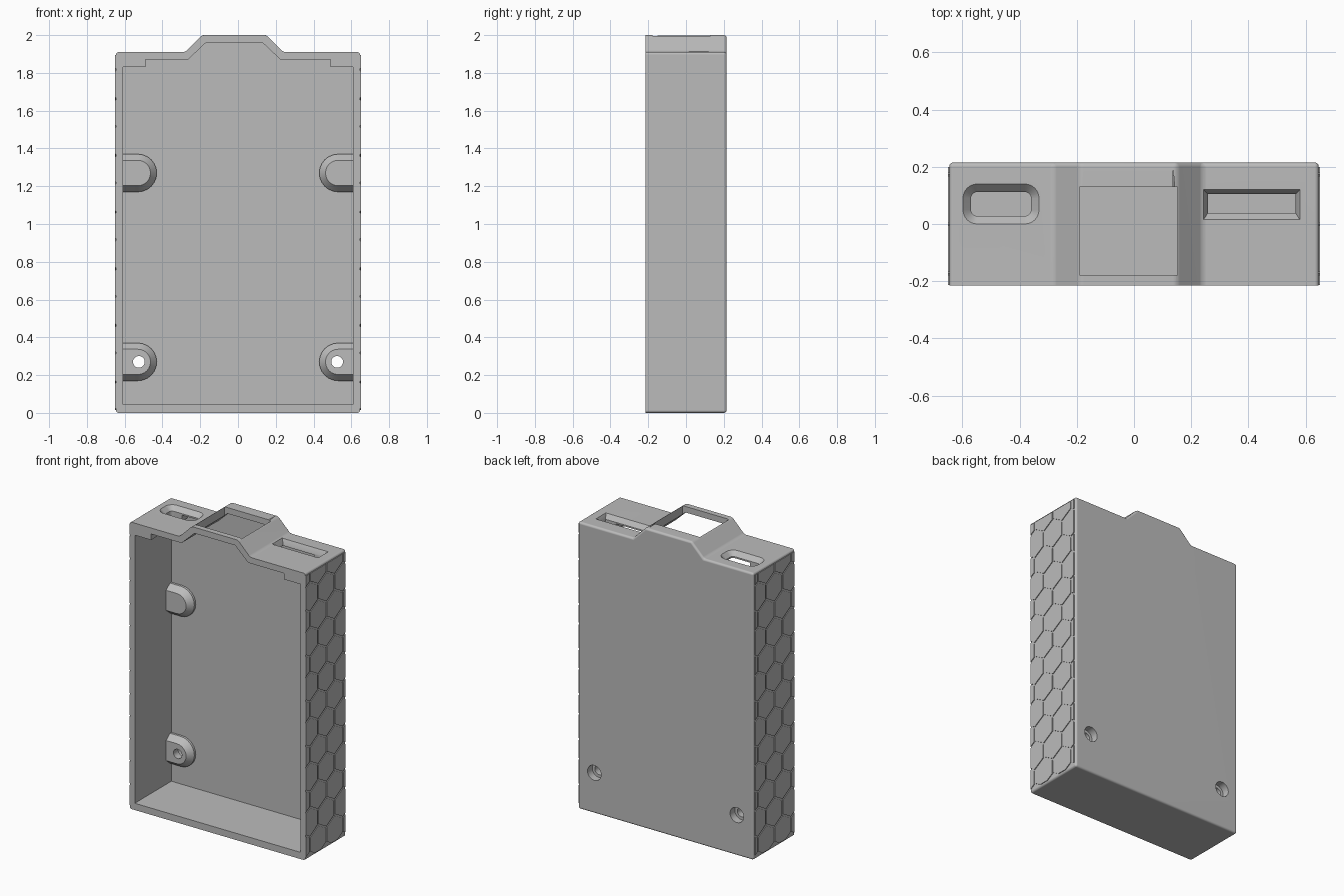
import bpy, bmesh, math
from mathutils import Vector

cube = bpy.data.objects.get("Cube")
if cube:
    bpy.data.objects.remove(cube, do_unlink=True)

GREY = (0.5, 0.5, 0.5, 1)
grey = bpy.data.materials.new("grey_plastic")
grey.use_nodes = True
grey.diffuse_color = GREY
grey.node_tree.nodes["Principled BSDF"].inputs["Base Color"].default_value = GREY

HALF_W, FRONT, BACK, FLOOR = 0.646, -0.215, 0.215, 0.17


def finish(name, bm):
    bmesh.ops.recalc_face_normals(bm, faces=bm.faces[:])
    mesh = bpy.data.meshes.new(name)
    bm.to_mesh(mesh)
    bm.free()
    mesh.materials.append(grey)
    ob = bpy.data.objects.new(name, mesh)
    bpy.context.scene.collection.objects.link(ob)
    return ob


def loft_mesh(rings):
    """Closed solid through matching rings of points."""
    bm = bmesh.new()
    loops = [[bm.verts.new(p) for p in ring] for ring in rings]
    n = len(loops[0])
    for a, b in zip(loops, loops[1:]):
        for i in range(n):
            j = (i + 1) % n
            bm.faces.new((a[i], a[j], b[j], b[i]))
    bm.faces.new(loops[0])
    bm.faces.new(loops[-1])
    bmesh.ops.recalc_face_normals(bm, faces=bm.faces[:])
    return bm


def loft(name, rings):
    return finish(name, loft_mesh(rings))


def stadium(cx, cy, half, r, steps=12):
    """Rounded slot outline; half is the half-length between the end centres."""
    pts = []
    for side in (1, -1):
        for i in range(steps + 1):
            a = math.pi * (i / steps - 0.5)
            pts.append((cx + side * (half + r * math.cos(a)), cy + side * r * math.sin(a)))
    return pts


def circle(cx, cy, r, n=32):
    return [(cx + r * math.cos(math.tau * i / n), cy + r * math.sin(math.tau * i / n)) for i in range(n)]


def rect(x0, x1, y0, y1):
    return [(x0, y0), (x1, y0), (x1, y1), (x0, y1)]


def in_xz(outline, y):
    return [(x, y, z) for x, z in outline]


def in_xy(outline, z):
    return [(x, y, z) for x, y in outline]


def boolean(target, tool, operation):
    tool.hide_render = True
    mod = target.modifiers.new("cut", "BOOLEAN")
    mod.operation, mod.solver, mod.object = operation, "EXACT", tool
    with bpy.context.temp_override(object=target, active_object=target):
        bpy.ops.object.modifier_apply(modifier=mod.name)
    bpy.data.objects.remove(tool, do_unlink=True)


# Case shell: outer profile with a raised hump, softened everywhere but the open rim
outer = [(-HALF_W, 0), (HALF_W, 0), (HALF_W, 1.91), (0.24, 1.91), (0.15, 2.0),
         (-0.19, 2.0), (-0.28, 1.91), (-HALF_W, 1.91)]
bm = loft_mesh([in_xz(outer, FRONT), in_xz(outer, BACK)])
soft = [e for e in bm.edges if any(v.co.y > 0 for v in e.verts)]
bmesh.ops.bevel(bm, geom=soft, offset=0.014, segments=4, profile=0.5, affect="EDGES")
case = finish("case_shell", bm)

# Hollow interior, with thicker top corners
inner = [(-0.61, 0.045), (0.61, 0.045), (0.61, 1.83), (0.49, 1.83), (0.49, 1.87),
         (0.225, 1.87), (0.13, 1.96), (-0.17, 1.96), (-0.265, 1.87),
         (-0.49, 1.87), (-0.49, 1.83), (-0.61, 1.83)]
boolean(case, loft("cavity_cutter", [in_xz(inner, -0.3), in_xz(inner, FLOOR)]), "DIFFERENCE")

# Tapered mounting bosses running into the side walls
for side in (-1, 1):
    for z in (0.27, 1.27):
        base = in_xz(stadium(side * 0.575, z, 0.045, 0.1), FLOOR + 0.01)
        foot = in_xz(stadium(side * 0.575, z, 0.045, 0.1), FLOOR - 0.015)
        top = in_xz(stadium(side * 0.575, z, 0.045, 0.067), FLOOR - 0.055)
        for ring in (base, foot, top):
            # square off the wall end inside the wall thickness
            for i, (x, y, zz) in enumerate(ring):
                if side * x > 0.61:
                    half = 0.067 if ring is top else 0.1
                    ring[i] = (side * min(side * x, 0.625), y, z + math.copysign(half, zz - z)
                               if abs(zz - z) > half * 0.7 else zz)
        boolean(case, loft("boss", [base, foot, top]), "UNION")

# Screw holes with counterbores from the back
for side in (-1, 1):
    rings = [in_xz(circle(side * 0.525, 0.27, r), y)
             for r, y in ((0.05, 0.25), (0.05, 0.165), (0.031, 0.165), (0.031, 0.05))]
    boolean(case, loft("screw_cutter", rings), "DIFFERENCE")

# Top window
window = rect(-0.19, 0.152, -0.178, 0.13)
boolean(case, loft("window_cutter", [in_xy(window, 1.9), in_xy(window, 2.1)]), "DIFFERENCE")

# Chamfered port openings: one rounded, one rectangular
wide, narrow = [stadium(-0.465, 0.07, h, r) for h, r in ((0.065, 0.07), (0.065, 0.042))]


def rounded(hx, hy, r):
    pts = []
    for k, (sx, sy) in enumerate(((1, 1), (-1, 1), (-1, -1), (1, -1))):
        for i in range(7):
            a = math.pi / 2 * (k + i / 6)
            pts.append((-0.465 + sx * (hx - r) + r * math.cos(a),
                        0.07 + sy * (hy - r) + r * math.sin(a)))
    return pts


wide, narrow = rounded(0.133, 0.07, 0.05), rounded(0.105, 0.042, 0.022)
slot_wide, slot_narrow = rect(0.243, 0.58, 0.015, 0.12), rect(0.258, 0.565, 0.038, 0.105)
for big, small in ((wide, narrow), (slot_wide, slot_narrow)):
    rings = [in_xy(big, 1.95), in_xy(big, 1.91), in_xy(small, 1.88), in_xy(small, 1.75)]
    boolean(case, loft("port_cutter", rings), "DIFFERENCE")

bpy.ops.object.select_all(action="DESELECT")
case.select_set(True)
bpy.context.view_layer.objects.active = case
bpy.ops.object.shade_smooth_by_angle(angle=math.radians(35))
case.modifiers.new("weighted_normals", "WEIGHTED_NORMAL").keep_sharp = True

# Honeycomb grip tiles on both sides
SIZE, GAP = 0.1, 0.006
for side, name in ((1, "left_grip_tiles"), (-1, "right_grip_tiles")):
    bm = bmesh.new()
    for row in range(14):
        for col in range(-2, 3):
            cy = (col + 0.5 * ((row + 1) % 2)) * SIZE * math.sqrt(3)
            cz = 0.09 + row * SIZE * 1.5
            bm.faces.new([bm.verts.new((side * 0.64, cy + (SIZE - GAP) * math.sin(k * math.pi / 3),
                                        cz + (SIZE - GAP) * math.cos(k * math.pi / 3)))
                          for k in range(6)])
    for co, no in (((0, FRONT + 0.001, 0), (0, -1, 0)), ((0, 0.2, 0), (0, 1, 0)),
                   ((0, 0, 0.015), (0, 0, -1)), ((0, 0, 1.895), (0, 0, 1))):
        bmesh.ops.bisect_plane(bm, geom=bm.verts[:] + bm.edges[:] + bm.faces[:],
                               plane_co=co, plane_no=no, clear_outer=True)
    ext = bmesh.ops.extrude_face_region(bm, geom=bm.faces[:])["geom"]
    bmesh.ops.translate(bm, vec=Vector((side * 0.011, 0, 0)),
                        verts=[g for g in ext if isinstance(g, bmesh.types.BMVert)])
    finish(name, bm)
